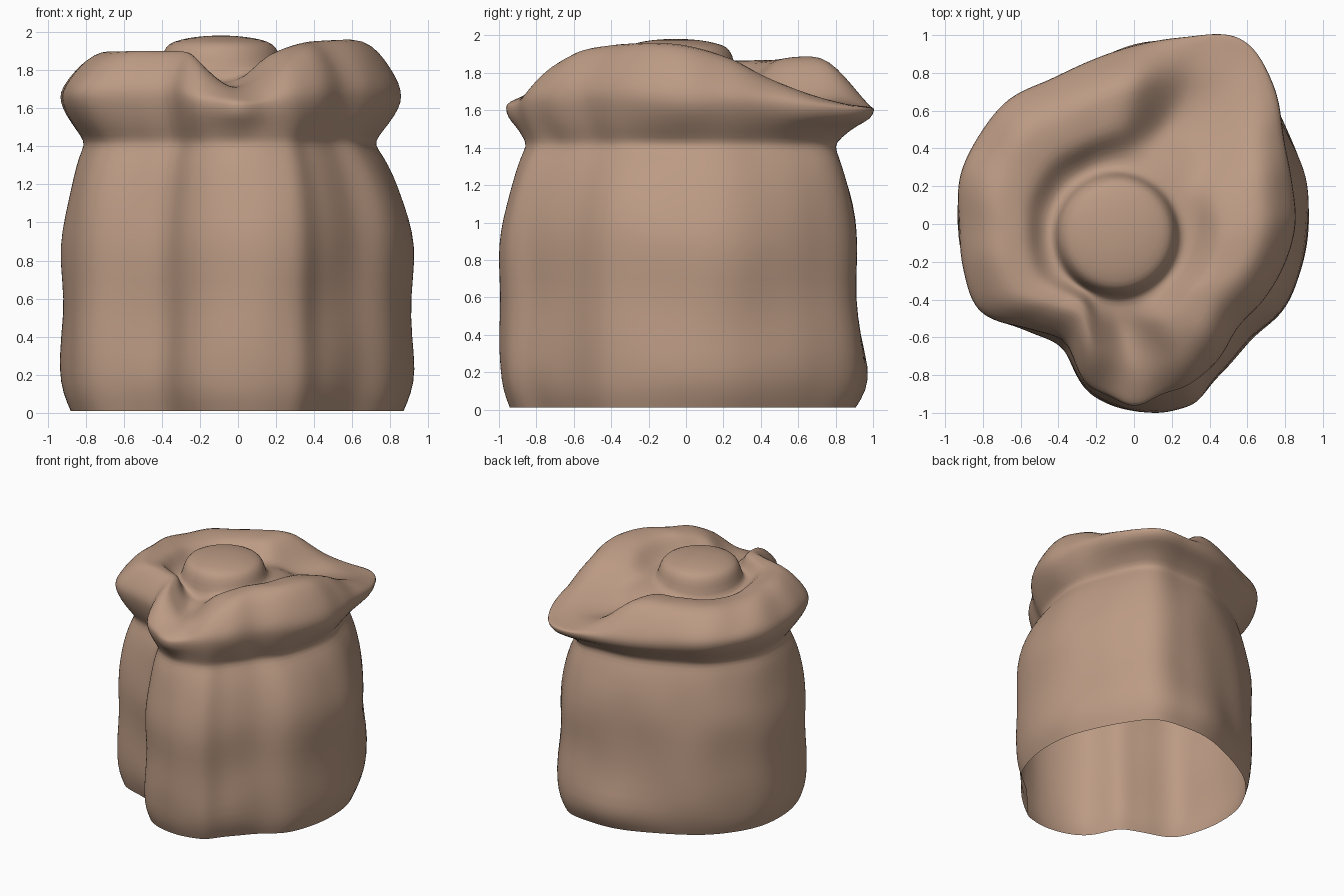
import bpy, bmesh, math
from mathutils import Vector, noise

cube = bpy.data.objects.get("Cube")
if cube:
    bpy.data.objects.remove(cube)

SEGMENTS = 120
KNOB = Vector((-0.09, -0.055))

# Outlines around the sack in even steps from +x, in hundredths
body_radius = [92, 93, 94, 98, 103, 95, 90, 87, 87, 89, 91, 93,
               93, 93, 92, 79, 75, 92, 99, 100, 91, 87, 92, 92]
lip_radius = [86, 87, 92, 105, 114, 103, 95, 90, 89, 94, 95, 96,
              93, 94, 94, 79, 73, 90, 95, 91, 86, 78, 80, 83]
lip_height = [166, 166, 162, 161, 162, 163, 165, 166, 166, 167, 168, 167, 162, 166, 168, 168]
crest_height = [195, 187, 171, 165, 187, 188, 187, 187, 189, 190, 190, 188, 171, 189, 195, 196]

# Body silhouette: height, scale of the outline
body_profile = [(0.01, 0.945), (0.1, 0.985), (0.22, 1.005), (0.4, 1), (0.6, 0.985), (0.8, 0.995),
                (0.95, 0.99), (1.1, 0.97), (1.25, 0.935), (1.35, 0.895), (1.41, 0.86)]


def around(table, angle):
    """Smooth closed interpolation of a table of hundredths."""
    t = angle / math.tau * len(table)
    i, f = int(t), t % 1
    a, b, c, d = (table[(i + k) % len(table)] for k in (-1, 0, 1, 2))
    return (b + f * (c - a + f * (2 * a - 5 * b + 4 * c - d + f * (3 * (b - c) + d - a))) / 2) / 100


def bump(angle, degrees, width):
    """Bell-shaped weight around a direction."""
    delta = (math.degrees(angle) - degrees + 180) % 360 - 180
    return math.exp(-(delta / width) ** 2)


def column(angle):
    """Points from the bottom hem up over the lip to the knob."""
    ray = Vector((math.cos(angle), math.sin(angle)))
    body, lip = around(body_radius, angle), around(lip_radius, angle)
    rim, crest = around(lip_height, angle), around(crest_height, angle)
    # Sharp front corner and gathered pleats
    body += 0.02 * bump(angle, 290, 4)
    pleat = bump(angle, 270, 16) * math.cos((angle - math.radians(270)) * 18)
    lip += 0.02 * pleat
    points = []
    for z, scale in body_profile:
        wave = 0.025 * noise.noise(Vector((ray.x * 2, ray.y * 2, z * 3))) * min(1, z * 4)
        # Bottom flares at the back, left shoulder tapers to the neck
        flare = 0.07 * bump(angle, 82, 22) * math.exp(-((z - 0.15) / 0.2) ** 2)
        taper = 0.1 * bump(angle, 345, 45) * max(0, (z - 1) / 0.41)
        radius = body * (scale - taper) + wave + flare
        points.append((*(ray * radius), z))
    # Underside of the lip and rounded rim
    for mix, z in ((0.15, 1.45), (0.55, 1.52), (0.9, rim - 0.06), (1, rim)):
        points.append((*(ray * (radius + (lip - radius) * mix)), z))
    # Upper side of the lip to the crest
    for scale, mix in ((0.985, 0.22), (0.93, 0.52), (0.86, 0.82), (0.78, 1)):
        outer = ray * lip * scale
        fold = 0.02 * noise.noise(Vector((outer.x * 4, outer.y * 4, 3)))
        points.append((*outer, rim + (crest - rim) * mix + fold))
    # Inward slope from the crest to the groove around the knob
    groove = 1.79 - 0.06 * bump(angle, 130, 55) - 0.05 * bump(angle, 270, 20)
    inner = KNOB + ray * 0.33
    for t, mix in ((0.8, 0.99), (0.6, 0.94), (0.45, 0.8), (0.32, 0.4), (0.18, 0.05), (0, 0)):
        points.append((*inner.lerp(outer, t), groove + (crest - groove) * mix))
    # Raised knob
    for r, z in ((0.315, 1.86), (0.29, 1.925), (0.25, 1.95), (0.17, 1.97), (0.08, 1.98)):
        points.append((*(KNOB + ray * r), z))
    return points


# Loft the sack, open underneath
bm = bmesh.new()
columns = [[bm.verts.new(p) for p in column(i / SEGMENTS * math.tau)] for i in range(SEGMENTS)]
top = bm.verts.new((*KNOB, 1.982))
for i, left in enumerate(columns):
    right = columns[(i + 1) % SEGMENTS]
    for k in range(len(left) - 1):
        bm.faces.new((left[k], right[k], right[k + 1], left[k + 1]))
    bm.faces.new((left[-1], right[-1], top))
mesh = bpy.data.meshes.new("sack")
bm.to_mesh(mesh)
bm.free()
mesh.shade_smooth()
sack = bpy.data.objects.new("sack", mesh)
bpy.context.collection.objects.link(sack)

# Soften the cloth
soften = sack.modifiers.new("soften", 'SUBSURF')
soften.levels = soften.render_levels = 1

# Cloth colour
color = (0.5, 0.325, 0.23, 1)
cloth = bpy.data.materials.new("tan_cloth")
cloth.use_nodes = True
cloth.diffuse_color = color
shader = cloth.node_tree.nodes["Principled BSDF"]
shader.inputs["Base Color"].default_value = color
shader.inputs["Roughness"].default_value = 0.9
mesh.materials.append(cloth)
